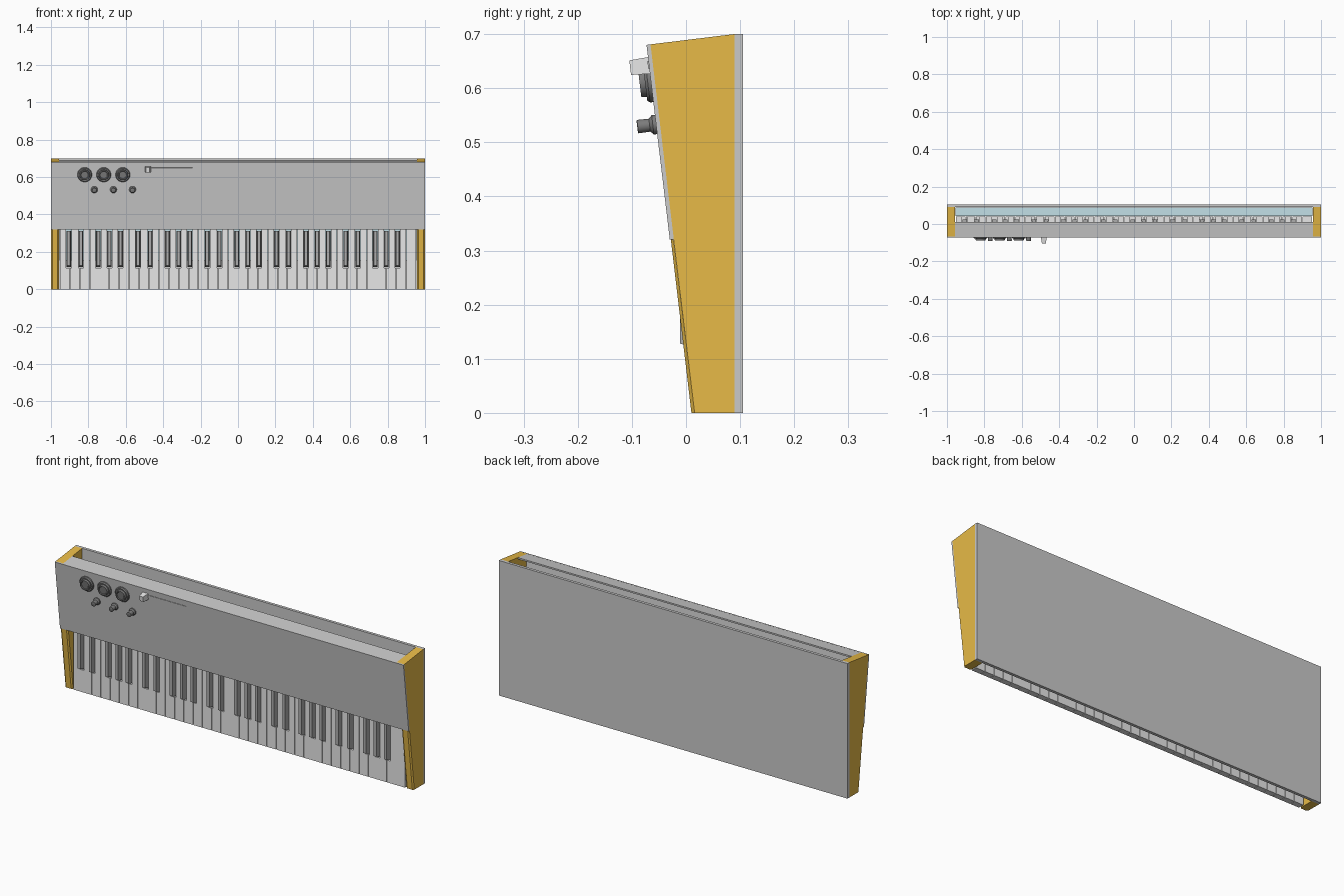
import bpy, bmesh, math

if "Cube" in bpy.data.objects:
    bpy.data.objects.remove(bpy.data.objects["Cube"])


def material(name, col):
    m = bpy.data.materials.new(name)
    m.diffuse_color = (*col, 1)
    m.use_nodes = True
    m.node_tree.nodes["Principled BSDF"].inputs["Base Color"].default_value = m.diffuse_color
    return m


GREY = material("panel grey", (0.59, 0.59, 0.59))
WOOD = material("golden wood", (0.80, 0.49, 0.063))
WHITE = material("white key", (0.80, 0.80, 0.80))
BLACK = material("sharp key grey", (0.42, 0.42, 0.42))
KNOB = material("knob grey", (0.20, 0.20, 0.20))
BLUE = material("pale blue board", (0.58, 0.80, 0.86))

SLOPE = 0.1195                      # lean of the front face
TILT = math.atan(SLOPE)


def front_y(z):
    return 0.0083 - SLOPE * z


def finish(bm, name, mat):
    bmesh.ops.recalc_face_normals(bm, faces=bm.faces)
    me = bpy.data.meshes.new(name)
    bm.to_mesh(me)
    bm.free()
    me.materials.append(mat)
    ob = bpy.data.objects.new(name, me)
    bpy.context.collection.objects.link(ob)
    return ob


def loft(bm, a, b):
    """Closed solid between two matching polygons."""
    va, vb = [bm.verts.new(p) for p in a], [bm.verts.new(p) for p in b]
    n = len(a)
    bm.faces.new(va)
    bm.faces.new(vb)
    for i in range(n):
        j = (i + 1) % n
        bm.faces.new((va[i], va[j], vb[j], vb[i]))


def prism_x(name, prof, x0, x1, mat):
    bm = bmesh.new()
    loft(bm, [(x0, y, z) for y, z in prof], [(x1, y, z) for y, z in prof])
    return finish(bm, name, mat)


def box(name, x0, x1, y0, y1, z0, z1, mat):
    return prism_x(name, [(y0, z0), (y1, z0), (y1, z1), (y0, z1)], x0, x1, mat)


def place(ob, x, z):
    ob.location = (x, front_y(z), z)
    ob.rotation_euler = (math.pi / 2 + TILT, 0, 0)


def lathe(name, prof, x, z, mat, seg=32):
    """Turned part standing square on the leaning front panel."""
    bm = bmesh.new()
    vs = [bm.verts.new((r, 0, h)) for r, h in prof]
    es = [bm.edges.new((vs[i], vs[i + 1])) for i in range(len(vs) - 1)]
    bmesh.ops.spin(bm, geom=vs + es, cent=(0, 0, 0), axis=(0, 0, 1),
                   angle=2 * math.pi, steps=seg)
    bmesh.ops.remove_doubles(bm, verts=bm.verts, dist=1e-5)
    ob = finish(bm, name, mat)
    place(ob, x, z)
    bpy.context.view_layer.objects.active = ob
    ob.select_set(True)
    bpy.ops.object.shade_smooth_by_angle(angle=math.radians(35))
    ob.select_set(False)
    return ob


def block(name, w0, w1, h0, h1, depth, x, z, mat):
    """Tapered block standing on the front panel."""
    bm = bmesh.new()
    loft(bm, [(-w0, -h0, 0), (w0, -h0, 0), (w0, h0, 0), (-w0, h0, 0)],
         [(-w1, -h1, depth), (w1, -h1, depth), (w1, h1, depth), (-w1, h1, depth)])
    place(finish(bm, name, mat), x, z)


# Back plate
box("back_plate", -1, 1, 0.09, 0.105, 0, 0.7, GREY)

# Front control panel with a folded top lip between the cheeks
T = 0.0075
prism_x("control_panel", [(front_y(0.32), 0.32), (front_y(0.68), 0.68),
                          (front_y(0.681) + T, 0.681), (front_y(0.32) + T, 0.32)],
        -1, 1, GREY)
prism_x("panel_top_lip", [(-0.067, 0.672), (-0.067, 0.6805), (0.01, 0.69), (0.01, 0.682)],
        -0.957, 0.957, GREY)

# Wooden end cheeks, chamfered along the exposed lower front edge
for side, label in ((-1, "left"), (1, "right")):
    xa, xb = side * 0.957, side * 1.0
    prism_x(label + "_cheek", [(0.016, 0), (0.09, 0), (0.09, 0.7), (-0.0665, 0.6808)],
            xa, xb, WOOD)
    bm = bmesh.new()
    xi, xo = side * 0.964, side * 0.993
    loft(bm, [(xa, 0.016, 0), (xi, 0.010, 0), (xo, 0.010, 0), (xb, 0.016, 0)],
         [(xa, -0.0229, 0.32), (xi, -0.028, 0.32), (xo, -0.028, 0.32), (xb, -0.0229, 0.32)])
    finish(bm, label + "_cheek_front", WOOD)

# Keyboard: 36 naturals, notched around the sharps
N, X0, X1 = 36, -0.952, 0.952
W = (X1 - X0) / N
GAP, NOTCH, ZN, ZT = 0.0012, 0.0138, 0.115, 0.335
OFFSET = {1: -0.006, 2: 0.006, 4: -0.0065, 5: 0.0, 6: 0.0065}


def sharp_x(b):
    """Centre of the sharp between naturals b-1 and b, or None."""
    if 0 < b < N - 1 and b % 7 in OFFSET:
        return X0 + b * W + OFFSET[b % 7]


for k in range(N):
    l, r = X0 + k * W + GAP, X0 + (k + 1) * W - GAP
    pts = [(l, 0), (r, 0)]
    c = sharp_x(k + 1)
    pts += [(r, ZT)] if c is None else [(r, ZN), (c - NOTCH, ZN), (c - NOTCH, ZT)]
    c = sharp_x(k)
    pts += [(l, ZT)] if c is None else [(c + NOTCH, ZT), (c + NOTCH, ZN), (l, ZN)]
    bm = bmesh.new()
    loft(bm, [(x, 0.010, z) for x, z in pts], [(x, 0.040, z) for x, z in pts])
    finish(bm, "white_key_%02d" % (k + 1), WHITE)

for b in range(1, N):
    c = sharp_x(b)
    if c is None:
        continue
    bm = bmesh.new()                # tapered sharp with sloping nose
    loft(bm, [(c - 0.0125, 0.024, 0.118), (c + 0.0125, 0.024, 0.118),
              (c + 0.0125, 0.024, 0.312), (c - 0.0125, 0.024, 0.312)],
         [(c - 0.008, -0.011, 0.128), (c + 0.008, -0.011, 0.128),
          (c + 0.008, -0.011, 0.312), (c - 0.008, -0.011, 0.312)])
    finish(bm, "black_key_%02d" % b, BLACK)

# Boards inside the case
box("key_bed_board", -0.955, 0.955, 0.042, 0.064, 0.155, 0.36, BLUE)
box("rear_board", -0.955, 0.955, 0.064, 0.089, 0.155, 0.355, BLUE)

# Large dials and small knobs
for i in range(3):
    x = -0.82 + 0.102 * i
    lathe("dial_ring_%d" % (i + 1), [(0, 0), (0.039, 0), (0.039, 0.006), (0.035, 0.011),
                                     (0.029, 0.011), (0, 0.011)], x, 0.613, KNOB)
    lathe("dial_cap_%d" % (i + 1), [(0.029, 0.009), (0.027, 0.021), (0.022, 0.021),
                                    (0.019, 0.018), (0, 0.018)], x, 0.613, KNOB)
    x = -0.768 + 0.102 * i
    lathe("small_knob_%d" % (i + 1), [(0, 0), (0.018, 0), (0.018, 0.006), (0.012, 0.012),
                                      (0.0125, 0.034), (0.011, 0.035), (0, 0.035)],
          x, 0.533, KNOB, 24)

# Slider track and handle
block("slider_track", 0.125, 0.125, 0.007, 0.007, 0.002, -0.369, 0.643, GREY)
block("slider_handle", 0.016, 0.010, 0.0155, 0.0135, 0.035, -0.482, 0.642, WHITE)
